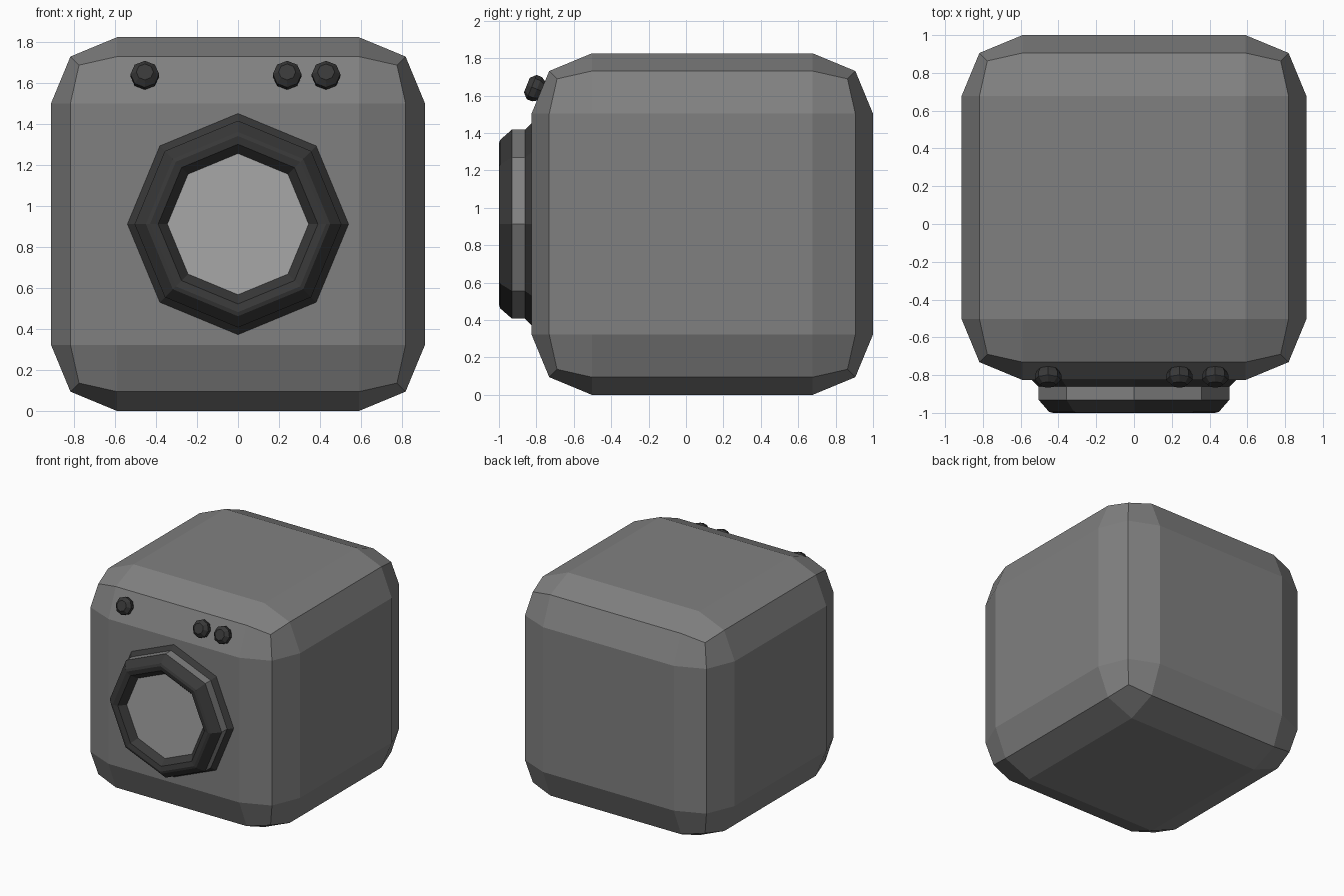
import bpy, bmesh
from math import cos, sin, tau, radians
from mathutils import Matrix, Vector

cube = bpy.data.objects.get("Cube")
if cube:
    bpy.data.objects.remove(cube, do_unlink=True)


def material(name, value):
    mat = bpy.data.materials.new(name)
    mat.use_nodes = True
    colour = (value, value, value, 1)
    mat.diffuse_color = colour
    mat.node_tree.nodes["Principled BSDF"].inputs["Base Color"].default_value = colour
    return mat


GREY = material("mid grey", 0.216)
DARK = material("charcoal", 0.04)
GLASS = material("light grey", 0.39)


def finish(name, bm, mat):
    mesh = bpy.data.meshes.new(name)
    bm.to_mesh(mesh)
    bm.free()
    mesh.materials.append(mat)
    obj = bpy.data.objects.new(name, mesh)
    bpy.context.collection.objects.link(obj)
    return obj


def lathe(name, profile, mat, place, cap=False, sides=8):
    """Revolve (radius, height) points about local z; optionally close the end."""
    bm = bmesh.new()
    rings = [[bm.verts.new((r * cos(tau * k / sides), r * sin(tau * k / sides), h))
              for k in range(sides)] for r, h in profile]
    for a, b in zip(rings, rings[1:]):
        for k in range(sides):
            n = (k + 1) % sides
            bm.faces.new((a[k], a[n], b[n], b[k]))
    if cap:
        bm.faces.new(rings[-1])
    bm.transform(place)
    return finish(name, bm, mat)


# Body: a cube with broad two-step bevels
HALF = 0.913
CENTRE = Vector((0, 1 - HALF, HALF))
bm = bmesh.new()
bmesh.ops.create_cube(bm, size=2 * HALF)
bmesh.ops.bevel(bm, geom=bm.edges[:], offset=0.323, offset_type='OFFSET',
                segments=2, profile=0.5, affect='EDGES')
bm.transform(Matrix.Translation(CENTRE))
finish("body", bm, GREY)

# Lens: flange, barrel, rim and recessed glass, all facing forward
front = Matrix.Translation(CENTRE - Vector((0, HALF, 0))) @ Matrix.Rotation(radians(90), 4, 'X')
lathe("lens_flange", [(0.54, 0), (0.505, 0.035)], DARK, front)
lathe("lens_barrel", [(0.505, 0.035), (0.505, 0.105)], GREY, front)
lathe("lens_rim", [(0.505, 0.105), (0.45, 0.168), (0.43, 0.174), (0.39, 0.165), (0.345, 0.115)],
      DARK, front)
lathe("lens_glass", [(0.345, 0.115)], GLASS, front, cap=True)

# Knobs on the sloping band above the lens
knob = [(0.05, -0.01), (0.07, 0.025), (0.07, 0.055), (0.042, 0.083)]
for label, x in (("right", -0.455), ("centre", 0.24), ("left", 0.43)):
    place = Matrix.Translation((x, -0.774, 1.625)) @ Matrix.Rotation(radians(68), 4, 'X')
    lathe("knob_" + label, knob, DARK, place, cap=True)
